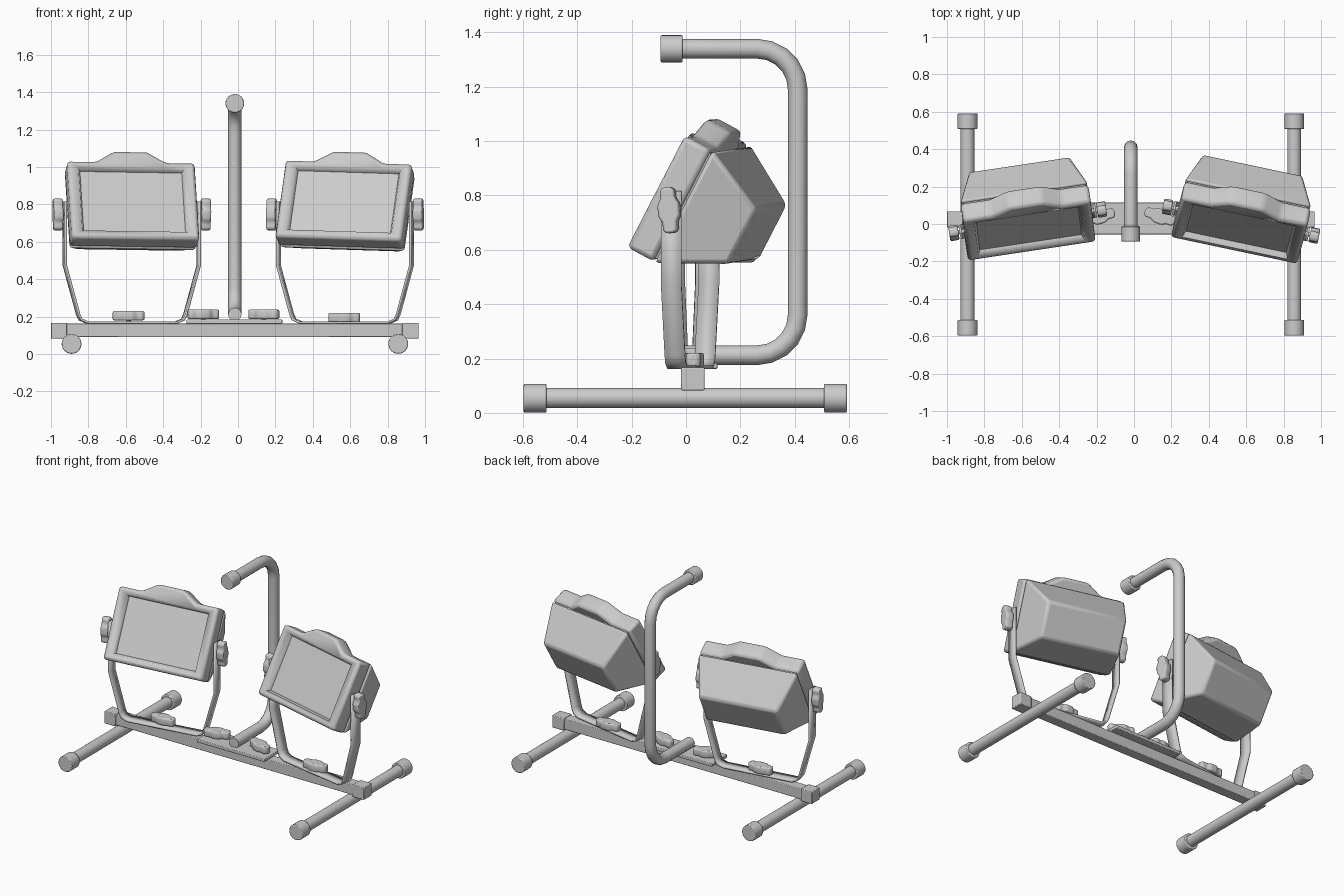
import bpy, bmesh
from math import radians, sin, cos, pi
from mathutils import Matrix, Vector

if "Cube" in bpy.data.objects:
    bpy.data.objects.remove(bpy.data.objects["Cube"])

grey = bpy.data.materials.new("light_grey")
grey.use_nodes = True
COLOUR = (0.6, 0.6, 0.6, 1)
grey.diffuse_color = COLOUR
grey.node_tree.nodes["Principled BSDF"].inputs["Base Color"].default_value = COLOUR


def T(x, y, z):
    return Matrix.Translation((x, y, z))


def R(deg, axis):
    return Matrix.Rotation(radians(deg), 4, axis)


def finish(name, bm, matrix=Matrix(), bevel=0.0, segments=2, modifiers=()):
    """Turn a bmesh into a finished, bevelled and shaded object."""
    bmesh.ops.recalc_face_normals(bm, faces=bm.faces)
    mesh = bpy.data.meshes.new(name)
    bm.to_mesh(mesh)
    bm.free()
    ob = bpy.data.objects.new(name, mesh)
    bpy.context.collection.objects.link(ob)
    mesh.materials.append(grey)
    ob.matrix_world = matrix
    if bevel:
        mod = ob.modifiers.new("bevel", 'BEVEL')
        mod.width, mod.segments, mod.limit_method = bevel, segments, 'ANGLE'
    for ob2 in bpy.context.selected_objects:
        ob2.select_set(False)
    bpy.context.view_layer.objects.active = ob
    ob.select_set(True)
    bpy.ops.object.shade_smooth_by_angle(angle=radians(35))
    return ob


def box(name, lo, hi, bevel=0.004):
    lo, hi = Vector(lo), Vector(hi)
    bm = bmesh.new()
    bmesh.ops.create_cube(bm, size=1, matrix=Matrix.Translation((lo + hi) / 2)
                          @ Matrix.Diagonal((*(hi - lo), 1)))
    return finish(name, bm, bevel=bevel)


def rod(name, radius, length, matrix, bevel=0.0):
    """Cylinder centred on its matrix, running along local z."""
    bm = bmesh.new()
    bmesh.ops.create_cone(bm, cap_ends=True, segments=24, radius1=radius,
                          radius2=radius, depth=length)
    return finish(name, bm, matrix, bevel)


def prism(name, outline, y0, y1, matrix, bevel):
    """Extrude an outline in local xz from y0 to y1."""
    bm = bmesh.new()
    face = bm.faces.new([bm.verts.new((x, y0, z)) for x, z in outline])
    new = bmesh.ops.extrude_face_region(bm, geom=[face])["geom"]
    bmesh.ops.translate(bm, vec=(0, y1 - y0, 0),
                        verts=[v for v in new if isinstance(v, bmesh.types.BMVert)])
    return finish(name, bm, matrix, bevel)


def frustum(name, front, back, matrix, bevel=0.0):
    """Tapered block; each end is (y, half width, bottom, top)."""
    bm = bmesh.new()
    rings = [[bm.verts.new((sx * w, y, z)) for sx, z in
              ((-1, lo), (1, lo), (1, hi), (-1, hi))] for y, w, lo, hi in (front, back)]
    for ring in rings:
        bm.faces.new(ring)
    for i in range(4):
        j = (i + 1) % 4
        bm.faces.new((rings[0][i], rings[0][j], rings[1][j], rings[1][i]))
    return finish(name, bm, matrix, bevel)


def knob(name, matrix):
    """Winged hand knob lying in local xz, with its screw along y."""
    quarter = [(0.085, 0.014), (0.074, 0.027), (0.045, 0.026), (0.022, 0.040)]
    half = quarter + [(-x, z) for x, z in reversed(quarter)]
    outline = half + [(-x, -z) for x, z in half]
    prism(name, outline, -0.025, 0.025, matrix, 0.008)
    rod(name + "_screw", 0.012, 0.09, matrix @ T(0, 0.025, 0) @ R(90, 'X'))


# Floor tubes with end caps
for side, x in (("right", -0.89), ("left", 0.857)):
    rod(side + "_foot_tube", 0.037, 1.1, T(x, 0, 0.055) @ R(90, 'X'))
    for end, y in (("front", -0.555), ("back", 0.55)):
        rod(f"{side}_{end}_foot_cap", 0.053, 0.084, T(x, y, 0.054) @ R(90, 'X'), 0.005)

# Crossbar, its end caps and the centre plate
box("crossbar", (-0.95, -0.01, 0.09), (0.92, 0.06, 0.162))
box("right_bar_cap", (-1.0, -0.018, 0.083), (-0.915, 0.068, 0.167))
box("left_bar_cap", (0.878, -0.018, 0.083), (0.966, 0.068, 0.167))
box("centre_plate", (-0.275, -0.055, 0.162), (0.237, 0.115, 0.184))

# Bent carrying handle
HX, BACK, LOW, HIGH, BEND = -0.017, 0.411, 0.212, 1.34, 0.15
path = [(-0.02, LOW)]
for cz, start in ((LOW + BEND, -90), (HIGH - BEND, 0)):
    for i in range(6):
        a = radians(start + 18 * i)
        path.append((BACK - BEND + BEND * cos(a), cz + BEND * sin(a)))
path.append((-0.05, HIGH))
curve = bpy.data.curves.new("handle_path", 'CURVE')
curve.dimensions = '3D'
curve.bevel_depth, curve.bevel_resolution, curve.use_fill_caps = 0.036, 4, True
spline = curve.splines.new('POLY')
spline.points.add(len(path) - 1)
for p, (y, z) in zip(spline.points, path):
    p.co = (HX, y, z, 1)
temp = bpy.data.objects.new("handle_path", curve)
bpy.context.collection.objects.link(temp)
bpy.context.view_layer.update()
bm = bmesh.new()
bm.from_mesh(temp.to_mesh())
bpy.data.objects.remove(temp)
finish("handle", bm)
rod("handle_grip_cap", 0.05, 0.082, T(HX, -0.053, HIGH) @ R(90, 'X'), 0.005)

# Knobs holding the centre plate
knob("right_plate_knob", T(-0.185, 0.04, 0.212) @ R(15, 'Z') @ R(-90, 'X'))
knob("left_plate_knob", T(0.138, 0.04, 0.212) @ R(-20, 'Z') @ R(-90, 'X'))


def bracket(name, matrix):
    """U-shaped flat strap, origin at the lamp pivot."""
    half = [(0.363, 0.07), (0.363, -0.27), (0.29, -0.535), (0.277, -0.562), (0.24, -0.578)]
    line = half + [(-x, z) for x, z in reversed(half)]
    bm = bmesh.new()
    rows = [[bm.verts.new((x, y, z)) for x, z in line] for y in (-0.038, 0.038)]
    for i in range(len(line) - 1):
        bm.faces.new((rows[0][i], rows[0][i + 1], rows[1][i + 1], rows[1][i]))
    ob = finish(name, bm, matrix)
    mod = ob.modifiers.new("thickness", 'SOLIDIFY')
    mod.thickness, mod.offset = 0.012, 0


def lamp(side, x, yaw, roll, knob_x, knob_z):
    base = T(x, 0.015, 0.746) @ R(yaw, 'Z')
    head = base @ R(-28, 'X') @ R(roll, 'Y')
    bracket(side + "_bracket", base)
    # Bezel with raised brow, hollowed for the window
    outline = [(-0.345, -0.19), (0.345, -0.19), (0.345, 0.275), (0.19, 0.275),
               (0.09, 0.338), (-0.09, 0.338), (-0.19, 0.275), (-0.345, 0.275)]
    bezel = prism(side + "_bezel", outline, -0.088, 0.024, head, 0.018)
    cutter = frustum("window_cutter", (-0.1, 0.292, -0.152, 0.24),
                     (-0.055, 0.275, -0.138, 0.226), head)
    mod = bezel.modifiers.new("window", 'BOOLEAN')
    mod.operation, mod.object, mod.solver = 'DIFFERENCE', cutter, 'EXACT'
    bpy.context.view_layer.objects.active = bezel
    for m in [m.name for m in bezel.modifiers if m.type in {'BEVEL', 'BOOLEAN'}]:
        bpy.ops.object.modifier_apply(modifier=m)
    bpy.data.objects.remove(cutter)
    # Tapered housing behind the bezel, leaving a thin groove
    frustum(side + "_groove", (0.015, 0.33, -0.178, 0.263), (0.045, 0.325, -0.172, 0.258), head)
    frustum(side + "_housing", (0.03, 0.345, -0.193, 0.277),
            (0.267, 0.272, -0.073, 0.155), head, 0.016)
    # Pivot knobs on both sides and the clamp knob on the bar
    for tag, s in (("inner", -1 if x > 0 else 1), ("outer", 1 if x > 0 else -1)):
        knob(f"{side}_{tag}_pivot_knob",
             base @ T(s * 0.4, 0, 0) @ R(s * 90, 'Z') @ R(85, 'Y'))
    knob(side + "_clamp_knob", T(knob_x, 0.027, knob_z) @ R(-90, 'X'))


lamp("right", -0.568, 9, 1, -0.585, 0.205)
lamp("left", 0.572, -11, 2, 0.568, 0.195)
